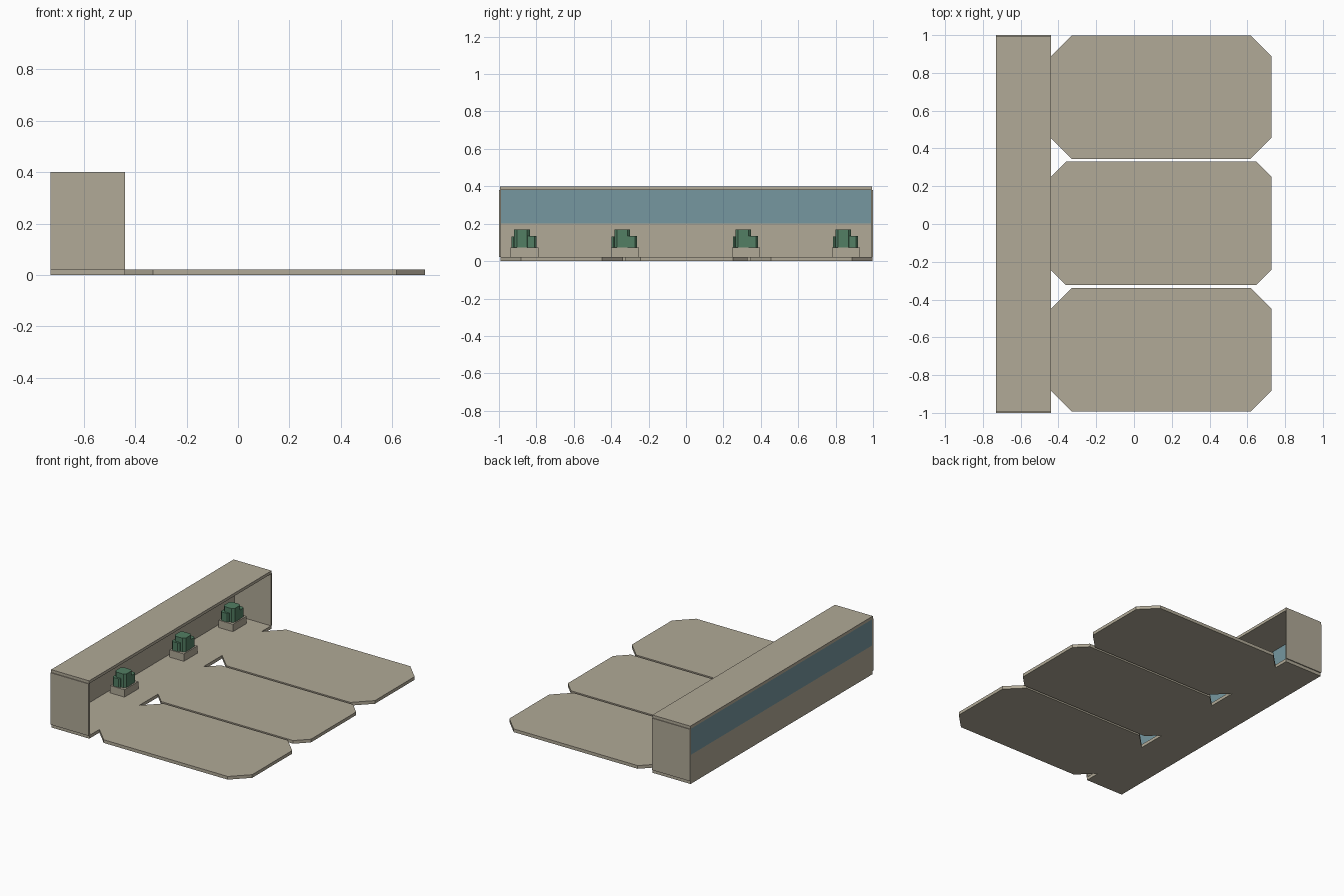
import bpy, bmesh, math

if "Cube" in bpy.data.objects:
    bpy.data.objects.remove(bpy.data.objects["Cube"])


def material(name, rgb):
    m = bpy.data.materials.new(name)
    m.diffuse_color = (*rgb, 1)
    m.use_nodes = True
    m.node_tree.nodes["Principled BSDF"].inputs["Base Color"].default_value = m.diffuse_color
    return m


STONE = material("beige_concrete", (0.44, 0.40, 0.31))
GLASS = material("blue_glass", (0.18, 0.31, 0.35))
LEAF = material("plant_green", (0.085, 0.21, 0.125))


def prism(name, pts, z0, z1, mat):
    """Extrude a counter-clockwise outline from z0 to z1."""
    bm = bmesh.new()
    low = [bm.verts.new((x, y, z0)) for x, y in pts]
    high = [bm.verts.new((x, y, z1)) for x, y in pts]
    bm.faces.new(low[::-1])
    bm.faces.new(high)
    n = len(pts)
    for i in range(n):
        j = (i + 1) % n
        bm.faces.new((low[i], low[j], high[j], high[i]))
    me = bpy.data.meshes.new(name)
    bm.to_mesh(me)
    bm.free()
    me.materials.append(mat)
    ob = bpy.data.objects.new(name, me)
    bpy.context.collection.objects.link(ob)
    return ob


def box(name, x0, x1, y0, y1, z0, z1, mat):
    return prism(name, [(x0, y0), (x1, y0), (x1, y1), (x0, y1)], z0, z1, mat)


def chamfered(name, x0, x1, y0, y1, cx, cy, z0, z1, mat):
    """Box with its four upright corners cut off."""
    pts = [(x0 + cx, y0), (x1 - cx, y0), (x1, y0 + cy), (x1, y1 - cy),
           (x1 - cx, y1), (x0 + cx, y1), (x0, y1 - cy), (x0, y0 + cy)]
    return prism(name, pts, z0, z1, mat)


BACK, FRONT, END = -0.73, -0.44, 0.727
FLOOR, ROOF = 0.022, 0.38

# Hall shell
box("hall_floor", BACK, FRONT, -0.993, 0.993, 0, FLOOR, STONE)
box("hall_roof", BACK, FRONT, -0.995, 0.995, ROOF, 0.40, STONE)
box("back_wall", BACK, BACK + 0.012, -0.988, 0.988, FLOOR, 0.20, STONE)
box("back_window", BACK, BACK + 0.012, -0.988, 0.988, 0.20, ROOF, GLASS)
for side, s in (("front", -1), ("rear", 1)):
    a, b = sorted((s * 0.988, s * 1.0))
    box(side + "_end_wall", BACK, FRONT, a, b, FLOOR, ROOF, STONE)

# Three platform slabs with cut corners
for name, y0, y1, c in (("front_slab", -0.993, -0.338, 0.11),
                        ("middle_slab", -0.323, 0.33, 0.08),
                        ("rear_slab", 0.345, 0.998, 0.11)):
    chamfered(name, FRONT, END, y0, y1, c, c, 0, FLOOR, STONE)

# Planters along the back wall: a base and three clipped shrubs
for i, y in enumerate((-0.863, -0.327, 0.32, 0.855)):
    box(f"planter_base_{i}", -0.695, -0.585, y - 0.075, y + 0.075,
        FLOOR, 0.073, STONE)
    for part, dx, dy, w, top in (("tall", 0.005, -0.014, 0.042, 0.168),
                                 ("left", -0.015, -0.04, 0.03, 0.133),
                                 ("right", 0.015, 0.034, 0.03, 0.135)):
        x, yy = -0.64 + dx, y + dy
        chamfered(f"shrub_{part}_{i}", x - w, x + w, yy - w, yy + w,
                  w * 0.35, w * 0.35, 0.073, top, LEAF)
